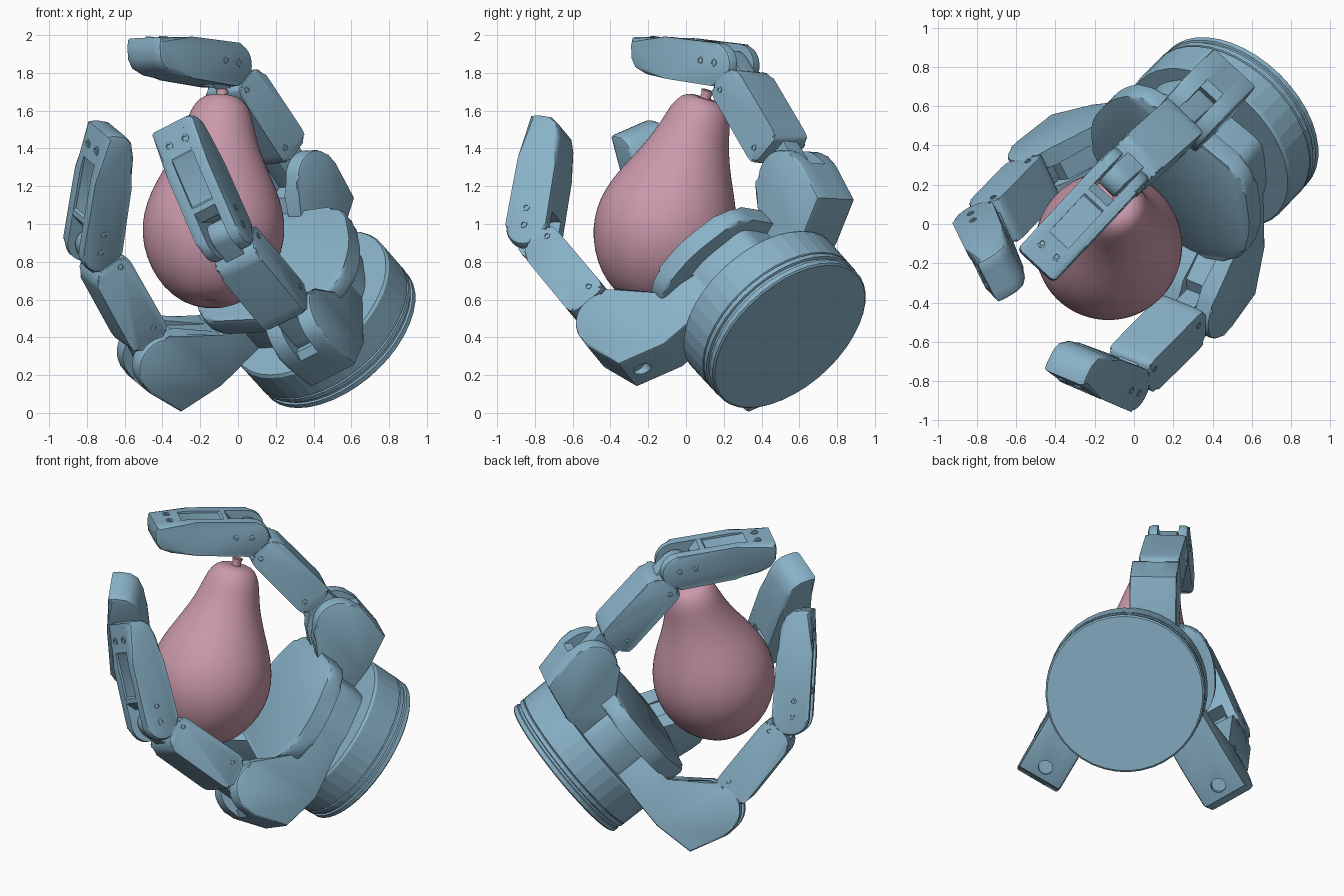
import bpy, bmesh, math
from mathutils import Vector

if "Cube" in bpy.data.objects:
    bpy.data.objects.remove(bpy.data.objects["Cube"])


def material(name, rgb):
    m = bpy.data.materials.new(name)
    m.use_nodes = True
    m.diffuse_color = (*rgb, 1)
    m.node_tree.nodes["Principled BSDF"].inputs["Base Color"].default_value = (*rgb, 1)
    return m


BLUE = material("steel_blue", (0.25, 0.445, 0.575))
PINK = material("dusty_pink", (0.60, 0.32, 0.41))

# Hand frame: U is the base axis, R points to the thumb, W is sideways
K = Vector((0.535, 0.55, 0.405))
U = Vector((-0.55, -0.56, 0.62)).normalized()
W = Vector((0.73, -0.68, 0.04))
W = (W - U * W.dot(U)).normalized()
R = U.cross(W)


def finish(bm, name, mat, angle):
    bmesh.ops.recalc_face_normals(bm, faces=bm.faces)
    mesh = bpy.data.meshes.new(name)
    bm.to_mesh(mesh)
    bm.free()
    mesh.materials.append(mat)
    ob = bpy.data.objects.new(name, mesh)
    bpy.context.collection.objects.link(ob)
    bpy.ops.object.select_all(action='DESELECT')
    ob.select_set(True)
    bpy.context.view_layer.objects.active = ob
    bpy.ops.object.shade_smooth_by_angle(angle=math.radians(angle))
    return ob


def prism(name, pts, origin, X, Y, Z, z0, z1, bevel=0.015, rims=(0, 1)):
    """Extrude a 2D outline (X, Y) along Z, rounding the chosen rims."""
    bm = bmesh.new()
    rings = [[bm.verts.new(origin + X * x + Y * y + Z * z) for x, y in pts] for z in (z0, z1)]
    caps = [bm.faces.new(r) for r in rings]
    n = len(pts)
    for i in range(n):
        j = (i + 1) % n
        bm.faces.new((rings[0][i], rings[0][j], rings[1][j], rings[1][i]))
    if bevel:
        bmesh.ops.bevel(bm, geom=list({e for k in rims for e in caps[k].edges}), offset=bevel,
                        segments=2, profile=0.5, affect='EDGES')
    return finish(bm, name, BLUE, 35)


def lathe(name, prof, origin, axis, mat, segs, angle):
    rot = axis.to_track_quat('Z', 'Y').to_matrix()
    bm = bmesh.new()
    rings = [[bm.verts.new(origin + rot @ Vector((r * math.cos(t), r * math.sin(t), h)))
              for t in (2 * math.pi * k / segs for k in range(segs))] for r, h in prof]
    for a, b in zip(rings, rings[1:]):
        for k in range(segs):
            m = (k + 1) % segs
            bm.faces.new((a[k], a[m], b[m], b[k]))
    bm.faces.new(rings[0])
    bm.faces.new(rings[-1])
    return finish(bm, name, mat, angle)


def arc(cx, cy, r, a0, a1, n=10):
    return [(cx + r * math.cos(math.radians(a0 + (a1 - a0) * i / n)),
             cy + r * math.sin(math.radians(a0 + (a1 - a0) * i / n))) for i in range(n + 1)]


def round_corners(pts, rad):
    """Replace each corner of an outline with a short curve."""
    out = []
    for i, p in enumerate(pts):
        p = Vector(p)
        a, b = Vector(pts[i - 1]) - p, Vector(pts[(i + 1) % len(pts)]) - p
        s = p + a.normalized() * min(rad, a.length * 0.45)
        e = p + b.normalized() * min(rad, b.length * 0.45)
        for t in (0, 0.25, 0.5, 0.75, 1):
            out.append(tuple(s * (1 - t) ** 2 + p * 2 * t * (1 - t) + e * t * t))
    return out


def screw(name, pos, axis, r=0.018):
    lathe(name, [(r, -0.01), (r, 0.004), (r * 0.6, 0.005), (r * 0.5, -0.002)], pos, axis, BLUE, 12, 30)


def link_axes(a, b, lat, out):
    """Length and axes of a link: along it, outward, and sideways."""
    d = (b - a).normalized()
    n = lat.cross(d).normalized()
    if n.dot(out) < 0:
        n = -n
    return (b - a).length, d, n, d.cross(n)


# Round base with grooves near its bottom
lathe("base_drum", [(0.48, 0), (0.49, 0.008), (0.49, 0.035), (0.48, 0.04), (0.48, 0.055),
                    (0.493, 0.06), (0.493, 0.085), (0.486, 0.09), (0.493, 0.095),
                    (0.495, 0.27), (0.485, 0.285)], K, U, BLUE, 40, 8)

# Palm: column and raised rounded plate with a straight edge facing the thumb
palm = [(0.4, 0.26), (0.13, 0.46), (-0.13, 0.52), (-0.36, 0.3),
        (-0.36, -0.36), (-0.1, -0.53), (0.15, -0.52), (0.34, -0.42)]
prism("palm_column", round_corners([(x * 0.82, y * 0.76) for x, y in palm], 0.06), K, R, W, U, 0.27, 0.53)
prism("palm_plate", round_corners(palm, 0.1), K, R, W, U, 0.49, 0.6, 0.025)


def finger(name, turn, sides, j1, j2, tip):
    """One finger: sides are the sideways offsets of its root and end,
    j1, j2 and tip its joints as (outward, up)."""
    t = math.radians(turn)
    out = R * math.cos(t) + W * math.sin(t)
    lat = out.cross(U).normalized()
    o = K + lat * sides[0]
    J1 = o + out * j1[0] + U * j1[1]
    J2, T = (K + lat * sides[1] + out * a + U * b for a, b in (j2, tip))

    # Knuckle housing: elbow-shaped cheeks around a core slotted at the top
    r0, u0 = j1
    arm = [(0.15, 0.27), (r0 - 0.15, 0.275), (r0 + 0.1, u0 - 0.285), (r0 + 0.16, u0 - 0.06)]
    inner = [(r0 - 0.17, u0 + 0.08), (r0 - 0.33, 0.49), (0.15, 0.49)]
    cheek = arm + arc(r0, u0, 0.155, 5, 135, 10) + inner
    core = arm + [(r0 + 0.13, u0 - 0.02), (r0 + 0.07, u0 - 0.04), (r0 + 0.02, u0 + 0.04),
                  (r0 - 0.16, u0 + 0.05)] + inner[1:]
    prism(f"{name}_housing_cheek_a", cheek, o, out, U, lat, -0.145, -0.055, rims=(0,))
    prism(f"{name}_housing_cheek_b", cheek, o, out, U, lat, 0.055, 0.145, rims=(1,))
    block = prism(f"{name}_housing_core", core, o, out, U, lat, -0.055, 0.055, 0)

    # Round opening in the underside of the lower fingers' housings
    if turn:
        cut = lathe(f"{name}_hole_cutter", [(0.045, -0.2), (0.045, 0.05)],
                    o + out * (r0 + 0.02) + U * 0.33, U, BLUE, 20, 30)
        cut.hide_render = True
        cut.hide_viewport = True
        mod = block.modifiers.new("opening", 'BOOLEAN')
        mod.object = cut
        mod.solver = 'EXACT'

    # Middle link with a hinge tongue running into both joints
    L, d, n, w = link_axes(J1, J2, lat, out)
    s = L - 0.62
    box = round_corners([(s, -0.1), (s, 0.1), (s + 0.05, 0.115), (L - 0.15, 0.115),
                         (L - 0.09, 0.06), (L - 0.09, -0.09), (L - 0.13, -0.11), (s + 0.05, -0.115)], 0.03)
    prism(f"{name}_middle_link", box, J1, d, n, w, -0.125, 0.125, 0.02)
    tongue = arc(L, 0, 0.08, -90, 90) + arc(0, 0, 0.09, 90, 270)
    prism(f"{name}_hinge_tongue", tongue, J1, d, n, w, -0.055, 0.055, 0.008)
    for e in (-1, 1):
        for k, q in enumerate((s + 0.07, L - 0.14)):
            screw(f"{name}_middle_screw_{k}_{e}", J1 + d * q - n * 0.05 + w * e * 0.125, w * e)

    # Fingertip link: rounded cheeks with a shallow back panel between them
    L, d, n, w = link_axes(J2, T, lat, out)
    L += 0.02
    pad = [(L * 0.55, -0.115), (L * 0.8, -0.108), (L * 0.92, -0.085), (L * 0.98, -0.04),
           (L, 0.03), (L - 0.005, 0.075)]
    cheek = arc(0, 0, 0.115, 90, 270, 12) + pad + [(L * 0.6, 0.105)]
    core = [(0.15, 0.11), (0.1, 0.06), (0.1, -0.115)] + pad + [
        (L * 0.72, 0.096), (L * 0.7, 0.088), (0.19, 0.096), (0.18, 0.11)]
    prism(f"{name}_tip_cheek_a", cheek, J2, d, n, w, -0.125, -0.065, 0.025, rims=(0,))
    prism(f"{name}_tip_cheek_b", cheek, J2, d, n, w, 0.065, 0.125, 0.025, rims=(1,))
    prism(f"{name}_tip_core", core, J2, d, n, w, -0.065, 0.065, 0)
    for e in (-1, 1):
        for k, q in enumerate((0.0, 0.1)):
            screw(f"{name}_tip_screw_{k}_{e}", J2 + d * q + n * 0.01 + w * e * 0.125, w * e, 0.02)
        screw(f"{name}_back_screw_{e}", J2 + d * L * 0.83 + n * 0.088 + w * e * 0.05, n, 0.024)


finger("thumb", 0, (-0.155, -0.185), (0.58, 0.61), (0.725, 1.41), (0.41, 1.92))
finger("left_finger", 150, (-0.185, -0.195), (0.68, 0.655), (0.65, 1.43), (0.2, 1.87))
finger("right_finger", 210, (0.175, 0.25), (0.79, 0.62), (0.635, 1.35), (0.165, 1.80))

# Pear with a short stem
foot, lean = Vector((-0.155, -0.235, 0.575)), Vector((0.07, 0.34, 1.1)).normalized()
prof = [(0.02, 0.02), (0.08, 0.0), (0.165, 0.03), (0.255, 0.1), (0.325, 0.2), (0.368, 0.31), (0.381, 0.42),
        (0.366, 0.53), (0.322, 0.65), (0.255, 0.78), (0.205, 0.9), (0.178, 1.0), (0.16, 1.07),
        (0.125, 1.125), (0.08, 1.148), (0.03, 1.142)]
pear = lathe("pear", prof, foot, lean, PINK, 40, 60)
smooth = pear.modifiers.new("smooth", 'SUBSURF')
smooth.levels = smooth.render_levels = 1
lathe("pear_stem", [(0.03, 1.12), (0.028, 1.165), (0.034, 1.185), (0.03, 1.19)],
      foot, lean, PINK, 14, 40)
